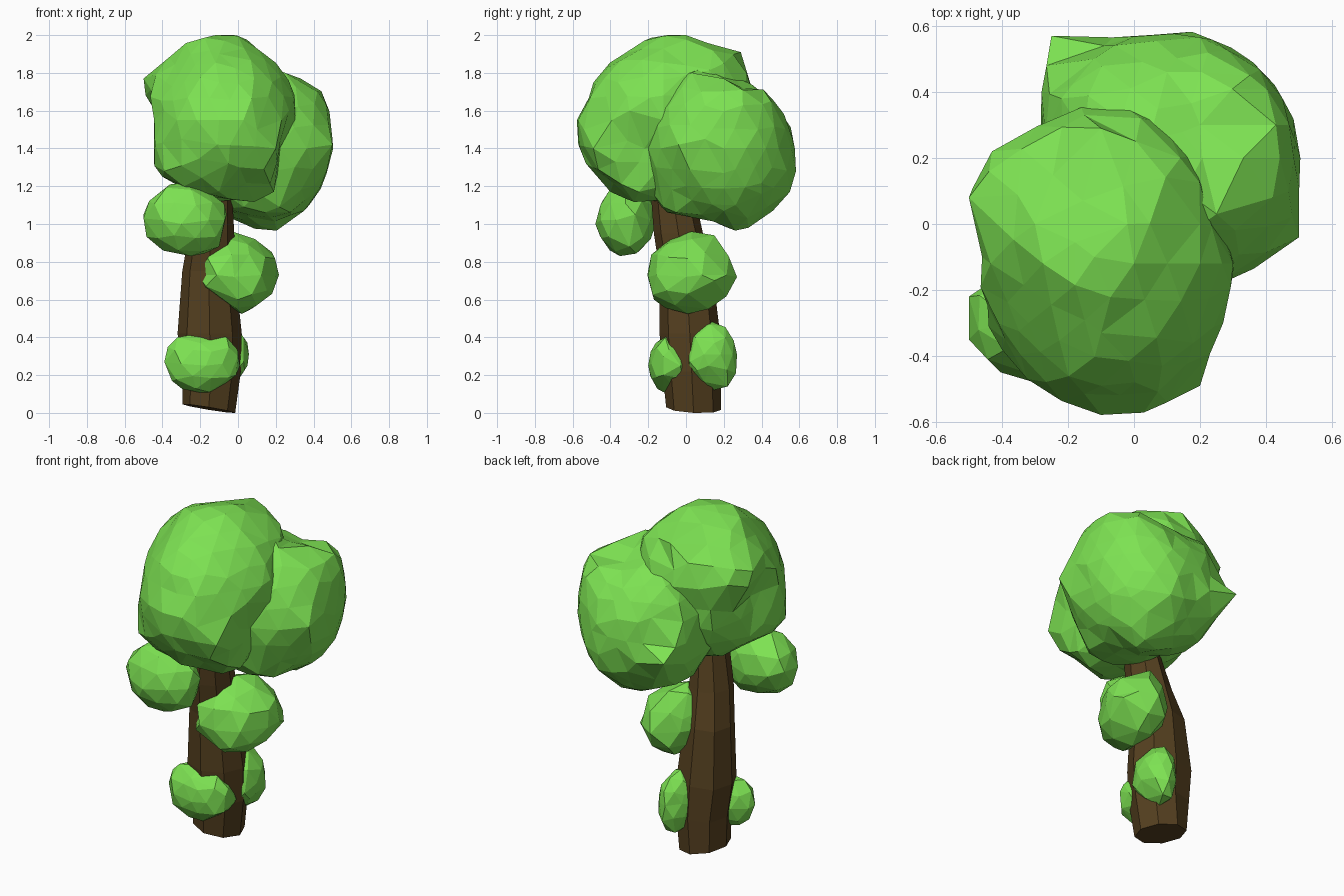
import bpy, bmesh, math, random
from mathutils import Vector

random.seed(4)


def material(name, rgb):
    m = bpy.data.materials.new(name)
    m.diffuse_color = (*rgb, 1)
    return m


GREEN = material("leaf green", (0.205, 0.76, 0.085))
BROWN = material("bark brown", (0.09, 0.051, 0.014))


def finish(name, bm, mat):
    bmesh.ops.recalc_face_normals(bm, faces=bm.faces)
    me = bpy.data.meshes.new(name)
    bm.to_mesh(me)
    bm.free()
    me.materials.append(mat)
    ob = bpy.data.objects.new(name, me)
    bpy.context.collection.objects.link(ob)


def foliage(name, centre, radii, detail, jitter, targets=(), sharp=14):
    """Faceted ellipsoid whose surface is pulled through the target points."""
    c, r = Vector(centre), Vector(radii)
    pulls = []
    for t in targets:
        d = Vector([(t[i] - c[i]) / r[i] for i in range(3)])
        pulls.append((d.normalized(), d.length))
    bm = bmesh.new()
    bmesh.ops.create_icosphere(bm, subdivisions=detail, radius=1)
    for v in bm.verts:
        n = v.co.normalized()
        total, weight = 0.05, 0.05
        for d, length in pulls:
            w = math.exp(sharp * (n.dot(d) - 1))
            total += w * length
            weight += w
        s = total / weight + random.uniform(-jitter, jitter)
        v.co = Vector([c[i] + n[i] * s * r[i] for i in range(3)])
    # land the nearest corner exactly on each outline point
    used = set()
    for t in targets:
        p = Vector(t)
        v = min((v for v in bm.verts if v not in used), key=lambda v: (v.co - p).length)
        v.co = p
        used.add(v)
    finish(name, bm, GREEN)


# Crown: front lobe, boxy at its lower left front corner
foliage("crown_front", (-0.1, -0.12, 1.55), (0.37, 0.42, 0.43), 3, 0.01, [
    (-0.12, -0.1, 2.0), (-0.02, 0, 2.0), (-0.3, 0, 1.93), (-0.5, 0.08, 1.77),
    (-0.39, -0.05, 1.54), (-0.4, -0.25, 1.25), (-0.46, -0.1, 1.71), (-0.43, 0.22, 1.72),
    (-0.39, -0.35, 1.6), (-0.15, 0.33, 1.78), (0.02, 0.32, 1.8), (-0.1, 0.29, 1.91),
    (0.14, 0.2, 1.85), (0.2, 0, 1.84), (0.3, -0.12, 1.68), (0.27, -0.3, 1.6),
    (0.22, -0.22, 1.4), (0.2, -0.49, 1.4), (0.1, -0.54, 1.5), (-0.11, -0.57, 1.42),
    (-0.3, -0.48, 1.45), (-0.39, -0.39, 1.28), (-0.4, -0.38, 1.43), (-0.1, -0.33, 1.9),
    (-0.1, -0.49, 1.75), (-0.1, -0.4, 1.17), (-0.1, -0.16, 1.12), (0.19, -0.25, 1.17),
    (-0.25, 0.08, 1.2), (-0.33, 0.22, 1.42), (-0.05, -0.53, 1.32), (-0.38, 0.1, 1.5),
    (0.18, -0.36, 1.75), (-0.32, -0.3, 1.78), (-0.39, -0.05, 1.3), (-0.2, -0.2, 1.17)], 45)

# Crown: back lobe, ending in a spike at the back left
foliage("crown_back", (0.12, 0.2, 1.4), (0.37, 0.37, 0.4), 3, 0.01, [
    (-0.25, 0.57, 1.33), (-0.09, 0.54, 1.4), (0.06, 0.573, 1.35), (0.2, 0.565, 1.45),
    (0.36, 0.49, 1.4), (0.45, 0.38, 1.5), (0.5, 0.1, 1.45), (0.5, -0.04, 1.42),
    (0.3, -0.16, 1.3), (0.43, 0.3, 1.71), (0.42, 0.08, 1.7), (0.35, 0.45, 1.65),
    (0.2, 0.33, 0.98), (0.35, 0.2, 1.07), (0.05, 0.1, 1.04), (0.1, 0.46, 1.07),
    (0.1, 0.46, 1.65), (0.2, 0.3, 1.72), (0.47, 0.2, 1.27), (0.25, 0.03, 1.8),
    (-0.22, 0.38, 1.62), (-0.17, 0.34, 1.1), (0.2, 0.55, 1.17), (0.26, -0.14, 1.6),
    (0.22, -0.12, 1.09), (-0.28, 0.4, 1.4), (0.4, 0.0, 1.2), (0.36, 0.4, 1.16),
    (0.22, -0.2, 1.4), (-0.12, 0.5, 1.55), (0.03, -0.13, 1.09), (-0.27, 0.25, 1.22),
    (-0.14, 0.49, 1.18)], 45)

# Leaf clumps on the trunk
foliage("upper_clump", (-0.28, -0.32, 1.02), (0.21, 0.16, 0.18), 2, 0.03, [
    (-0.5, -0.22, 1.05), (-0.5, -0.35, 1.03), (-0.36, -0.3, 1.21), (-0.06, -0.27, 1.05),
    (-0.3, -0.48, 1.0), (-0.25, -0.35, 0.83), (-0.28, -0.16, 1.0), (-0.1, -0.3, 0.88)])
foliage("middle_clump", (0.02, 0.01, 0.73), (0.18, 0.21, 0.18), 2, 0.03, [
    (-0.03, 0.03, 0.96), (0.01, 0.15, 0.94), (0.09, 0.03, 0.92), (0.2, 0.0, 0.72),
    (0.18, 0.1, 0.85), (-0.17, -0.16, 0.67), (-0.02, -0.2, 0.72), (0.05, 0.27, 0.72),
    (0.07, 0.12, 0.55), (0.0, -0.17, 0.6), (-0.16, -0.16, 0.82), (0.06, -0.15, 0.84),
    (0.2, 0.15, 0.7), (-0.09, 0.16, 0.8)])
foliage("lower_front_clump", (-0.19, -0.09, 0.26), (0.19, 0.12, 0.15), 2, 0.02, [
    (-0.39, -0.1, 0.27), (0.01, -0.03, 0.25), (-0.15, -0.12, 0.11), (-0.32, -0.1, 0.4),
    (-0.17, -0.2, 0.25), (-0.06, -0.11, 0.4), (-0.35, -0.1, 0.17), (0.0, -0.12, 0.3),
    (-0.01, -0.12, 0.2), (-0.2, -0.16, 0.37)])
foliage("lower_back_clump", (-0.06, 0.14, 0.31), (0.11, 0.13, 0.16), 2, 0.02, [
    (0.05, 0.15, 0.37), (0.05, 0.12, 0.25), (-0.02, 0.13, 0.47), (-0.05, 0.27, 0.31),
    (-0.02, 0.22, 0.14), (0.03, 0.02, 0.27), (0.03, 0.05, 0.4), (-0.12, 0.21, 0.32)])

# Trunk: eight-sided rings (height, centre x, centre y, radius x, radius y)
rings = [(0.03, -0.155, 0.04, 0.14, 0.145), (0.22, -0.14, 0.03, 0.155, 0.155),
         (0.42, -0.15, 0.02, 0.17, 0.16), (0.75, -0.155, 0.0, 0.14, 0.14),
         (0.95, -0.14, -0.04, 0.12, 0.13), (1.15, -0.12, -0.07, 0.09, 0.115),
         (1.35, -0.1, -0.08, 0.07, 0.09)]
bm = bmesh.new()
loops = []
for k, (z, cx, cy, rx, ry) in enumerate(rings):
    loop = []
    for i in range(8):
        a = math.tau * i / 8
        # the foot is cut slightly askew and the back left corner bulges
        tilt = -0.023 * math.cos(a) - 0.007 * math.sin(a) if k == 0 else 0
        s = 1.12 if i == 3 and 0 < k < 4 else 1
        loop.append(bm.verts.new((cx + s * rx * math.cos(a), cy + s * ry * math.sin(a), z + tilt)))
    loops.append(loop)
for a, b in zip(loops, loops[1:]):
    for i in range(8):
        j = (i + 1) % 8
        bm.faces.new((a[i], a[j], b[j], b[i]))
low = min(v.co.z for v in loops[0])
for v in loops[0]:
    v.co.z -= low
bm.faces.new(loops[0][::-1])
bm.faces.new(loops[-1])
finish("trunk", bm, BROWN)
